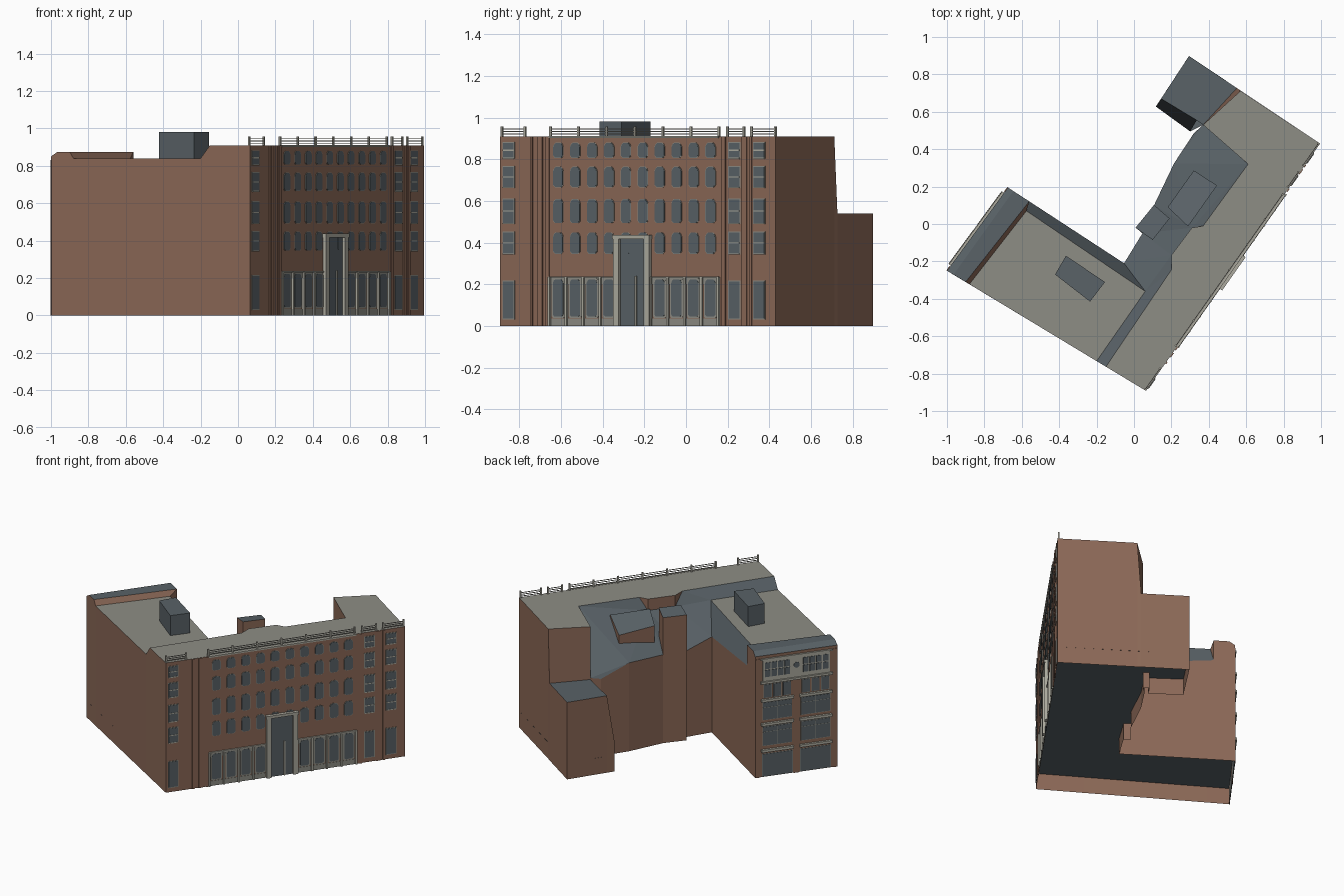
import bpy, bmesh, math
from mathutils import Vector

if "Cube" in bpy.data.objects:
    bpy.data.objects.remove(bpy.data.objects["Cube"])


def material(name, rgb):
    m = bpy.data.materials.new(name)
    m.diffuse_color = (*rgb, 1)
    m.use_nodes = True
    m.node_tree.nodes["Principled BSDF"].inputs["Base Color"].default_value = m.diffuse_color
    return m


BRICK = material("brick", (0.26, 0.14, 0.095))
SLATE = material("slate and glass", (0.10, 0.122, 0.136))
STONE = material("grey stone", (0.27, 0.268, 0.235))
CREAM = material("cream trim", (0.42, 0.41, 0.35))


def finish(name, bm, mats, fix=True):
    if fix:
        bmesh.ops.recalc_face_normals(bm, faces=bm.faces)
    me = bpy.data.meshes.new(name)
    bm.to_mesh(me)
    bm.free()
    for m in mats:
        me.materials.append(m)
    ob = bpy.data.objects.new(name, me)
    bpy.context.collection.objects.link(ob)
    return ob


# ---- main shell: roof faces, then outer edges dropped to the ground ----
P = dict(
    A=(.064, -.892, .91), B=(.995, .43, .91), K=(.57, .712, .91), k=(.55, .727, .54),
    C=(.294, .898, .54), d=(.145, .67, .54), D=(.117, .628, .22), E=(.30, .495, .22),
    e=(.335, .555, .54), P=(.37, .53, .91), p=(.37, .53, .54), m=(.37, .53, .55),
    q=(.32, .485, .54), N=(.61, .32, .91), F=(.214, .324, .62), G=(.107, .10, .62),
    g=(.01, -.02, .60), h=(.045, -.05, .60), H=(-.053, -.21, .67), S=(.06, -.36, .84),
    Q=(.2, -.245, .91), M=(.37, -.01, .91), I=(.31, -.02, .91), J=(.2, -.166, .91),
    i=(.31, -.02, .83), j=(.2, -.166, .83),
    T=(-.15, -.763, .91), t=(-.2, -.733, .84), R=(-.575, .07, .84), V=(-.88, -.322, .84),
    X=(-1, -.25, .85), W=(-.674, .195, .85), x=(-.965, -.271, .875), w=(-.645, .176, .875),
    Y=(-.9, -.31, .875), Z=(-.56, .121, .875), z=(-.56, .121, .73))
FACES = [("ABKPNMIJQT", 2), ("TQSt", 1), ("QjiMNmqFGghHS", 1), ("tSRV", 2), ("RSHz", 1),
         ("XWwx", 1), ("xwZY", 1), ("YZRV", 0), ("ZRz", 0), ("NPm", 0), ("JIij", 0),
         ("QJj", 0), ("IMi", 0), ("KPpk", 0), ("kCdep", 1), ("dDEe", 1)]
bm = bmesh.new()
verts = {k: bm.verts.new(c) for k, c in P.items()}
for keys, mi in FACES:
    f = bm.faces.new([verts[k] for k in keys])
    f.material_index = mi
    f.normal_update()
    if f.normal.z < -0.001:
        f.normal_flip()
for e in [e for e in bm.edges if e.is_boundary]:
    loop = e.link_loops[0]
    a, b = loop.vert, loop.link_loop_next.vert
    if (a.co.xy - b.co.xy).length < 0.001:
        continue
    low = [bm.verts.new((v.co.x, v.co.y, 0)) for v in (a, b)]
    bm.faces.new((b, a, low[0], low[1])).material_index = 0
# raised underside
base = bm.faces.new([bm.verts.new((*P[k][:2], .115)) for k in "XWHhgGFqmEDCBA"])
base.material_index = 1
base.normal_update()
if base.normal.z > 0:
    base.normal_flip()
bmesh.ops.triangulate(bm, faces=[f for f in bm.faces if len(f.verts) > 4])
finish("building_shell", bm, [BRICK, SLATE, STONE], False)


# ---- rooftop blocks: prisms with a coloured top ----
def prism(name, top, z0, side_mat, top_mat):
    bm = bmesh.new()
    lo = [bm.verts.new((c[0], c[1], z0)) for c in top]
    hi = [bm.verts.new(c) for c in top]
    bm.faces.new(lo)
    bm.faces.new(hi).material_index = 1
    for i in range(len(lo)):
        j = (i + 1) % len(lo)
        bm.faces.new((lo[i], lo[j], hi[j], hi[i]))
    finish(name, bm, [side_mat, top_mat])


prism("penthouse", [(-.364, -.17, .98), (-.155, -.31, .98), (-.235, -.415, .98),
                    (-.422, -.27, .98)], .83, SLATE, SLATE)
prism("slanted_dormer", [(.32, .286, .77), (.444, .206, .85), (.289, -.013, .85),
                         (.18, .09, .80)], .6, BRICK, SLATE)
prism("stair_tower", [(.107, .102, .88), (.008, -.02, .88), (.10, -.085, .9),
                      (.19, .03, .9)], .5, BRICK, SLATE)


# ---- wall details drawn in (along, outward, up) coordinates ----
class Wall:
    def __init__(self, a, b):
        self.o = Vector((*P[a][:2], 0))
        self.u = (Vector((*P[b][:2], 0)) - self.o).normalized()
        self.n = Vector((self.u.y, -self.u.x, 0))
        self.parts = {}

    def plate(self, part, mat, pts, d0, d1):
        bm = self.parts.setdefault(part, (bmesh.new(), mat))[0]
        rings = [[bm.verts.new(self.o + self.u * s + self.n * d + Vector((0, 0, z)))
                  for s, z in pts] for d in (d0, d1)]
        for r in rings:
            bm.faces.new(r)
        for i in range(len(pts)):
            j = (i + 1) % len(pts)
            bm.faces.new((rings[0][i], rings[0][j], rings[1][j], rings[1][i]))

    def box(self, part, mat, s0, s1, z0, z1, d1, d0=-.002):
        self.plate(part, mat, [(s0, z0), (s1, z0), (s1, z1), (s0, z1)], d0, d1)

    def window(self, part, s, w, z0, z1, cut=0, trim=.005):
        for nm, mat, g, d in (("_frames", STONE, trim, .0025), ("_glass", SLATE, 0, .004)):
            a, b, lo, hi = s - w - g, s + w + g, z0 - g, z1 + g
            if cut:
                c, q = cut, cut * .7
                pts = [(a + q, lo), (b - q, lo), (b, lo + q), (b, hi - c * 1.3),
                       (b - c * .4, hi - c * .45), (b - c, hi), (a + c, hi),
                       (a + c * .4, hi - c * .45), (a, hi - c * 1.3), (a, lo + q)]
            else:
                pts = [(a, lo), (b, lo), (b, hi), (a, hi)]
            self.plate(part + nm, mat, pts, -.002, d)

    def done(self):
        for name, (bm, mat) in self.parts.items():
            finish(name, bm, [mat])


# long street front
front = Wall("A", "B")
rows = [(.348, .447), (.495, .607), (.667, .762), (.808, .878)]
cols = [.342 + .0993 * i for i in range(10)]
for s in cols:
    for z0, z1 in rows:
        front.window("arched_window", s, .028, z0, z1, .015, .002)
for s in (.05, 1.376, 1.522):
    front.window("end_bay_window", s, .031, .035, .212)
    for z0, z1 in rows:
        front.window("end_bay_window", s, .031, z0, z1)
        zm = (z0 + z1) / 2
        front.box("sash_bars", CREAM, s - .031, s + .031, zm - .003, zm + .003, .006)
        front.box("sash_bars", CREAM, s - .031, s + .031, z0 - .006, z0, .006)
# brick piers between the bays
for s0, s1 in ((.178, .192), (.222, .25), (.268, .29), (1.305, 1.325), (1.42, 1.45), (1.465, 1.48)):
    front.box("brick_piers", BRICK, s0, s1, 0, .908, .006)
# ground floor arcade on both sides of the entrance
for s0, s1, group in ((.29, .675, cols[:4]), (.89, 1.285, cols[6:])):
    front.box("arcade_lintel", STONE, s0, s1, .2, .235, .002)
    front.box("arcade_cornice", CREAM, s0, s1, .231, .238, .01)
    front.box("arcade_base", STONE, s0, s1, 0, .035, .002)
    for s in group:
        front.window("arcade_window", s, .03, .045, .222, .012, .008)
    for i in range(5):
        s = group[0] - .0497 + .0993 * i
        front.box("arcade_pilasters", CREAM, s - .006, s + .006, 0, .235, .012)
# entrance portal
c = .782
front.box("entrance_glass", SLATE, c - .08, c + .08, 0, .42, .003)
for k in (-1, 1):
    front.box("entrance_frame", CREAM, c + k * .089 - .016, c + k * .089 + .016, 0, .42, .02)
front.box("entrance_posts", CREAM, c + .014, c + .022, 0, .24, .01)
front.box("entrance_frame", CREAM, c - .109, c + .109, .418, .437, .024)
# eaves line and roof railing
front.box("eaves_cornice", CREAM, .29, 1.285, .902, .912, .008)
for s0, s1, n in ((.004, .14, 1), (.29, 1.28, 6), (1.33, 1.425, 1), (1.47, 1.61, 1)):
    for z in (.921, .933, .945):
        front.box("roof_railing", CREAM, s0, s1, z - .002, z + .002, -.006, -.01)
    for i in range(n + 1):
        s = s0 + (s1 - s0) * i / n
        front.box("railing_posts", CREAM, s - .005, s + .005, .908, .958, -.003, -.013)
front.done()

# short rear street front
rear = Wall("W", "X")
mid = .276
rear.box("gable_panel", CREAM, .05, .502, .668, .822, .004)
rear.box("rear_ledges", CREAM, .035, .517, .655, .67, .015)
rear.box("rear_ledges", CREAM, .035, .517, .82, .83, .012)
rear.plate("round_emblem", SLATE, [(mid + .02 * math.cos(a * math.pi / 6),
           .755 + .02 * math.sin(a * math.pi / 6)) for a in range(12)], -.002, .007)
for k in (-1, 1):
    m = mid + k * .128
    for i in range(4):
        s = m + (i - 1.5) * .044
        for z0, z1 in ((.70, .748), (.756, .80)):
            rear.box("gable_panes", SLATE, s - .018, s + .018, z0, z1, .007)
    for i in range(3):
        s = m + (i - 1) * .064
        rear.window("upper_rear_window", s, .025, .555, .645, 0, .003)
    for z0, z1 in ((.40, .52), (.22, .35)):
        rear.window("rear_window", m, .096, z0, z1, 0, .003)
        rear.box("rear_bars", STONE, m - .096, m + .096, z1 - .036, z1 - .033, .005)
        rear.box("rear_bars", STONE, m - .0015, m + .0015, z0, z1, .005)
    rear.window("shop_window", m, .1, .005, .16, 0, .003)
    for z in (.537, .37, .185):
        rear.box("rear_ledges", CREAM, m - .108, m + .108, z - .009, z + .009, .016)
rear.box("rear_centre_pier", BRICK, mid - .02, mid + .02, 0, .655, .006)
for s0, s1 in ((.0, .03), (.522, .552)):
    rear.box("rear_corner_piers", BRICK, s0, s1, 0, .83, .004)
rear.done()
